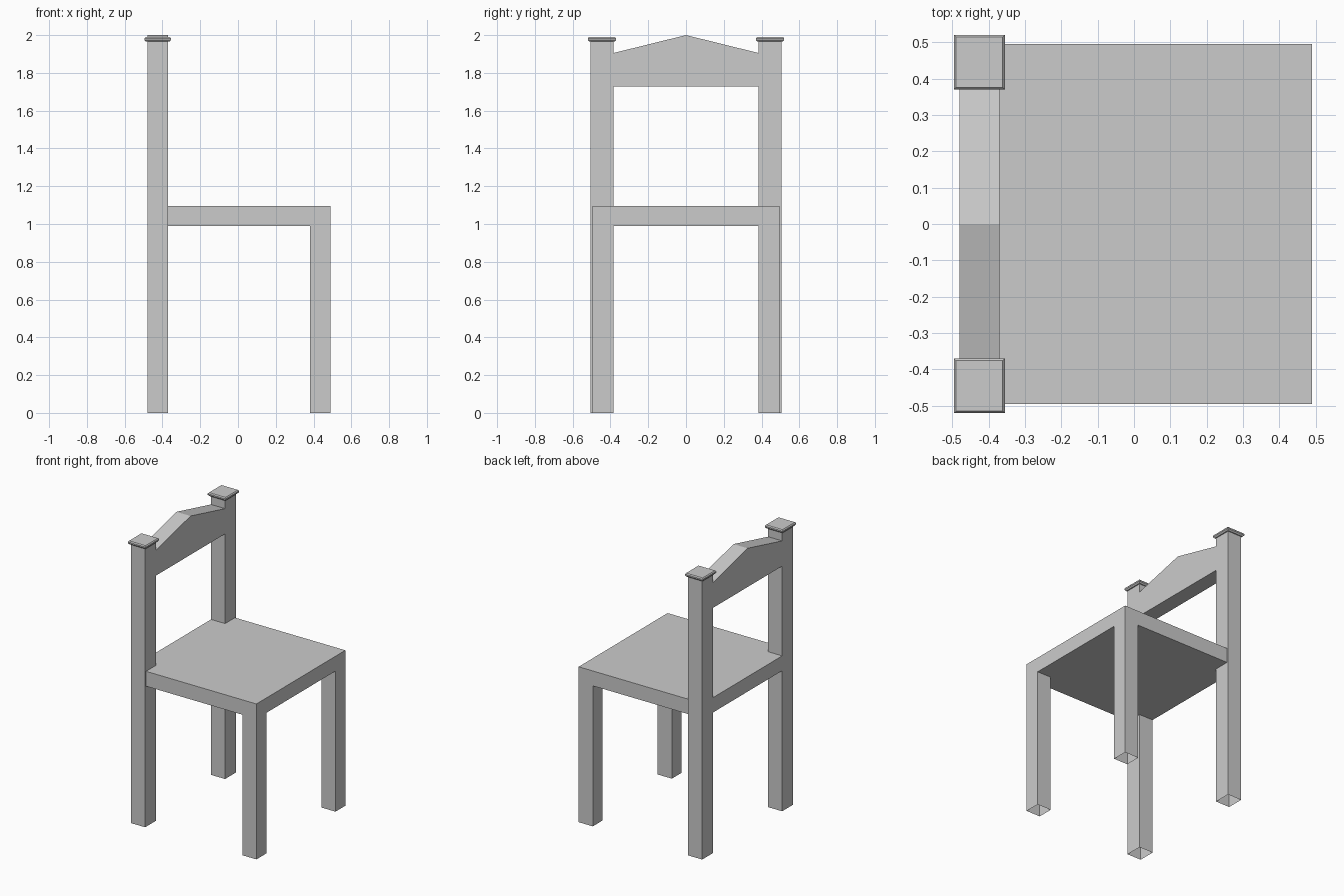
import bpy
import bmesh

cube = bpy.data.objects.get("Cube")
if cube:
    bpy.data.objects.remove(cube, do_unlink=True)

GREY = (0.6, 0.6, 0.6, 1)
paint = bpy.data.materials.new("plain grey")
paint.use_nodes = True
paint.diffuse_color = GREY
paint.node_tree.nodes["Principled BSDF"].inputs["Base Color"].default_value = GREY

# Shared measurements
BACK, POST_FRONT, SEAT_FRONT = -0.48, -0.37, 0.49
INNER, SEAT_SIDE, POST_SIDE = 0.385, 0.495, 0.505
SEAT_LOW, SEAT_TOP, POST_TOP = 0.99, 1.095, 1.967


def loft(name, rings, cap_low=True, cap_high=True):
    """Skin a stack of matching rings, with optional end caps."""
    bm = bmesh.new()
    loops = [[bm.verts.new(p) for p in ring] for ring in rings]
    n = len(loops[0])
    for low, high in zip(loops, loops[1:]):
        for i in range(n):
            j = (i + 1) % n
            bm.faces.new((low[i], low[j], high[j], high[i]))
    if cap_low:
        bm.faces.new(loops[0][::-1])
    if cap_high:
        bm.faces.new(loops[-1])
    bmesh.ops.recalc_face_normals(bm, faces=bm.faces)
    mesh = bpy.data.meshes.new(name)
    bm.to_mesh(mesh)
    bm.free()
    mesh.materials.append(paint)
    obj = bpy.data.objects.new(name, mesh)
    bpy.context.collection.objects.link(obj)
    return obj


def rect(x0, x1, y0, y1, z):
    return [(x0, y0, z), (x1, y0, z), (x1, y1, z), (x0, y1, z)]


# Seat slab, notched around the rear posts
outline = [(BACK, -INNER), (POST_FRONT, -INNER), (POST_FRONT, -SEAT_SIDE),
           (SEAT_FRONT, -SEAT_SIDE), (SEAT_FRONT, SEAT_SIDE),
           (POST_FRONT, SEAT_SIDE), (POST_FRONT, INNER), (BACK, INNER)]
loft("seat", [[(x, y, z) for x, y in outline] for z in (SEAT_LOW, SEAT_TOP)])

# Gabled top rail between the posts
gable = [(-INNER, 1.727), (INNER, 1.727), (INNER, 1.905), (0, 2.0), (-INNER, 1.905)]
loft("top_rail", [[(x, y, z) for y, z in gable] for x in (BACK, POST_FRONT)])

# Legs, posts and post caps on both sides
for side, label in ((-1, "right"), (1, "left")):
    y0, y1 = sorted((side * INNER, side * SEAT_SIDE))
    loft("front_leg_" + label,
         [rect(0.38, SEAT_FRONT, y0, y1, z) for z in (0, SEAT_LOW)],
         cap_low=False, cap_high=False)

    y0, y1 = sorted((side * INNER, side * POST_SIDE))
    loft("back_post_" + label,
         [rect(BACK, POST_FRONT, y0, y1, z) for z in (0, POST_TOP)],
         cap_low=False, cap_high=False)

    # Overhang and height of each step of the moulded cap
    steps = ((0, 1.965), (0.007, 1.965), (0.015, 1.974), (0.015, 1.983), (0.009, 1.99))
    loft("post_cap_" + label,
         [rect(BACK - o, POST_FRONT + o, y0 - o, y1 + o, z) for o, z in steps],
         cap_low=False)
